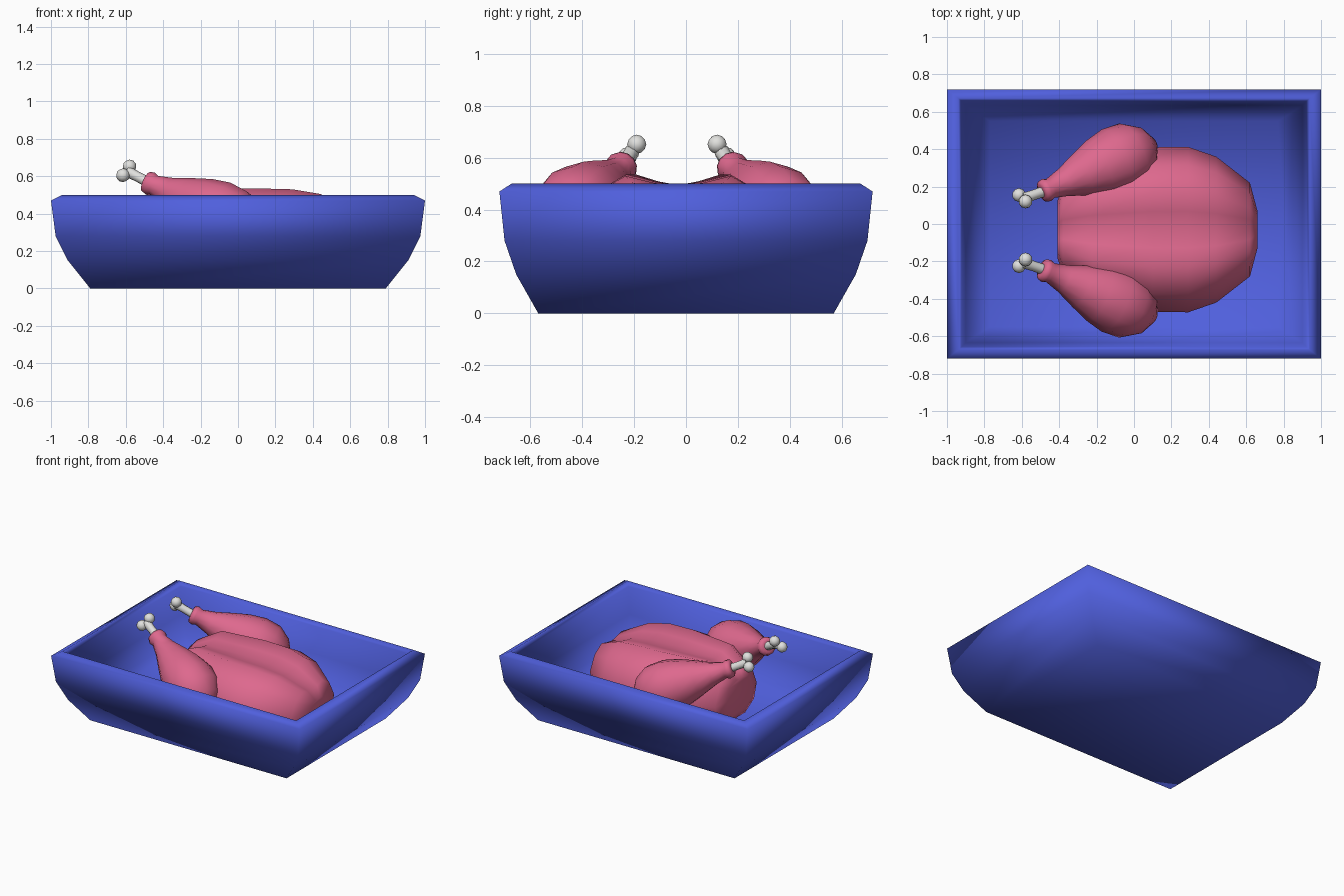
import bpy, bmesh, math
from mathutils import Vector

if "Cube" in bpy.data.objects:
    bpy.data.objects.remove(bpy.data.objects["Cube"], do_unlink=True)


def material(name, rgb):
    m = bpy.data.materials.new(name)
    m.use_nodes = True
    m.diffuse_color = (*rgb, 1)
    m.node_tree.nodes["Principled BSDF"].inputs["Base Color"].default_value = (*rgb, 1)
    return m


BLUE = material("blue glaze", (0.08, 0.115, 0.72))
PINK = material("pink meat", (0.73, 0.14, 0.27))
BONE = material("bone white", (0.75, 0.75, 0.73))


def finish(name, bm, mat, angle):
    bmesh.ops.recalc_face_normals(bm, faces=bm.faces)
    mesh = bpy.data.meshes.new(name)
    bm.to_mesh(mesh)
    bm.free()
    mesh.materials.append(mat)
    ob = bpy.data.objects.new(name, mesh)
    bpy.context.collection.objects.link(ob)
    bpy.ops.object.select_all(action='DESELECT')
    ob.select_set(True)
    bpy.context.view_layer.objects.active = ob
    bpy.ops.object.shade_smooth_by_angle(angle=math.radians(angle))


def loft(name, rings, mat, angle):
    """Skin a list of equal-length closed rings and cap both ends."""
    bm = bmesh.new()
    loops = [[bm.verts.new(p) for p in ring] for ring in rings]
    n = len(loops[0])
    for a, b in zip(loops, loops[1:]):
        for i in range(n):
            j = (i + 1) % n
            bm.faces.new((a[i], a[j], b[j], b[i]))
    bm.faces.new(loops[0])
    bm.faces.new(loops[-1])
    finish(name, bm, mat, angle)


def lathe(name, a, b, profile, sides, mat):
    """Turn a (fraction, radius) profile about the line from a to b."""
    a, b = Vector(a), Vector(b)
    axis = (b - a).normalized()
    side = axis.cross(Vector((0, 0, 1))).normalized()
    up = side.cross(axis)
    rings = []
    for t, r in profile:
        turn = [math.tau * i / sides for i in range(sides)]
        rings.append([a.lerp(b, t) + r * (math.cos(k) * side + math.sin(k) * up) for k in turn])
    loft(name, rings, mat, 60)


# Roasting dish: outer wall, rim, then inner wall down to the floor
dish = [(0.79, 0.57, 0), (0.91, 0.655, 0.15), (0.975, 0.70, 0.28), (1.0, 0.72, 0.47),
        (0.94, 0.673, 0.5), (0.922, 0.657, 0.47), (0.90, 0.635, 0.28),
        (0.85, 0.60, 0.15), (0.77, 0.55, 0.05)]
loft("roasting_dish",
     [[(x, y, z), (-x, y, z), (-x, -y, z), (x, -y, z)] for x, y, z in dish], BLUE, 180)

# Bird body: sections along x with a shallow groove between two ridges
MID = -0.03
half = [(0.22, 0.945), (0.46, 1), (0.78, 0.83), (1, 0.48), (0.87, 0.18), (0.45, 0)]
section = [(0, 0.915)] + half + [(0, 0)] + [(-u, v) for u, v in reversed(half)]
stations = [(-0.41, 0.15, 0.41, 0.16), (-0.38, 0.24, 0.45, 0.10), (-0.22, 0.35, 0.535, 0.06),
            (0.10, 0.44, 0.535, 0.05), (0.29, 0.442, 0.53, 0.05), (0.44, 0.39, 0.505, 0.06),
            (0.62, 0.25, 0.42, 0.12), (0.66, 0.10, 0.34, 0.20)]
loft("bird_body",
     [[(x, MID + w * u, low + (top - low) * v) for u, v in section]
      for x, w, top, low in stations], PINK, 70)

# Legs, mirrored about the bird's own middle
leg_profile = [(0, 0.04), (0.01, 0.058), (0.045, 0.064), (0.08, 0.055), (0.2, 0.078),
               (0.35, 0.12), (0.5, 0.158), (0.65, 0.18), (0.8, 0.172), (0.92, 0.118), (1, 0.03)]
for label, s in (("left", 1), ("right", -1)):
    def at(x, y, z):
        return Vector((x, -0.035 + s * y, z))

    lathe(label + "_drumstick", at(-0.495, 0.205, 0.572), at(0.11, 0.467, 0.305),
          leg_profile, 12, PINK)
    lathe(label + "_leg_bone", at(-0.45, 0.22, 0.552), at(-0.59, 0.172, 0.625),
          [(0, 0.03), (0.6, 0.027), (1, 0.03)], 8, BONE)
    for part, spot in (("upper", at(-0.58, 0.155, 0.652)), ("lower", at(-0.615, 0.19, 0.605))):
        bm = bmesh.new()
        bmesh.ops.create_icosphere(bm, subdivisions=2, radius=0.037)
        bmesh.ops.translate(bm, verts=bm.verts, vec=spot)
        finish(f"{label}_{part}_bone_knob", bm, BONE, 180)
